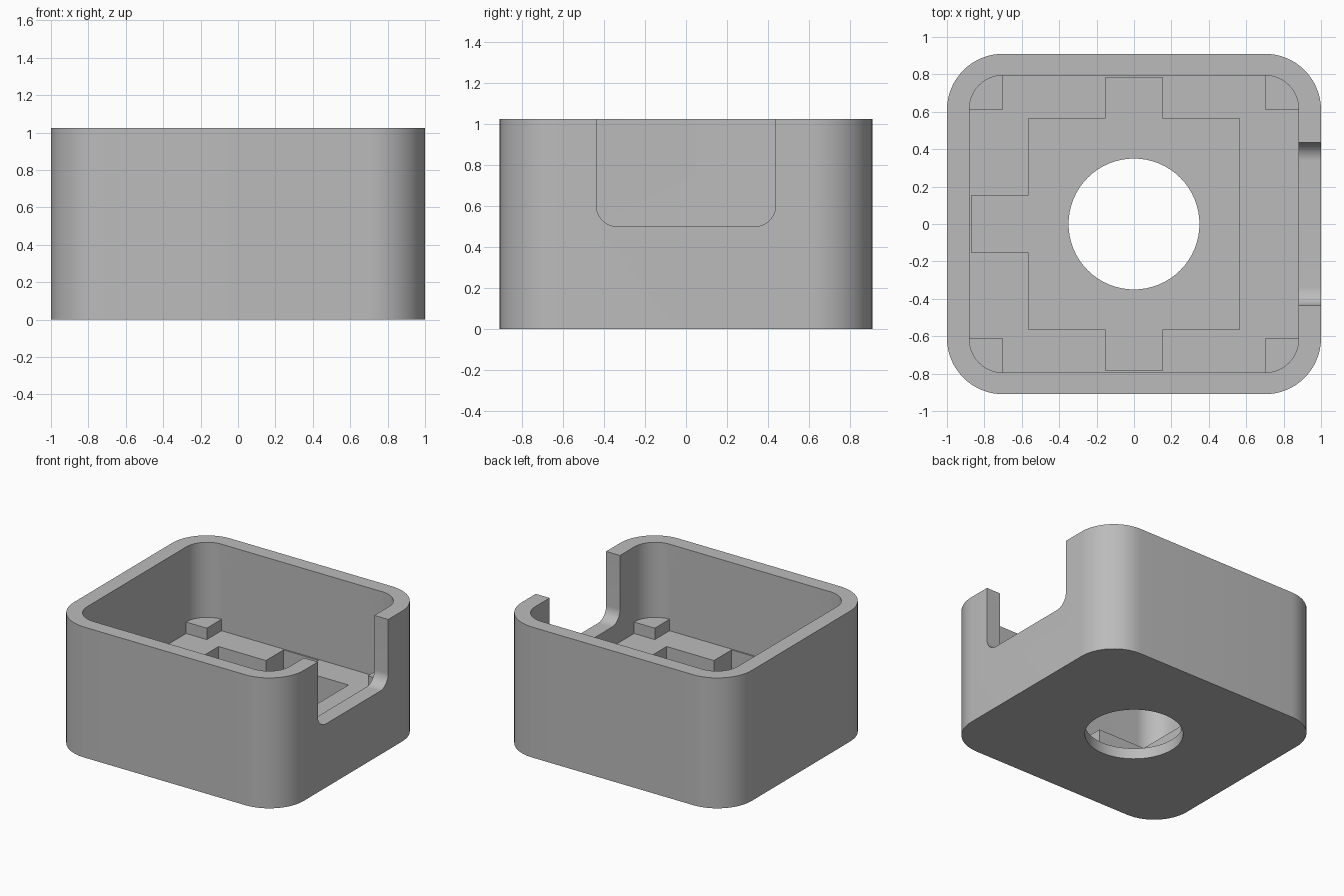
import bpy
import bmesh
from math import sin, cos, pi, radians
from mathutils import Matrix

if "Cube" in bpy.data.objects:
    bpy.data.objects.remove(bpy.data.objects["Cube"], do_unlink=True)

HEIGHT = 1.025
FLOOR = 0.085    # pocket bottom
LEDGE = 0.345    # main inner floor
PAD_TOP = 0.435

grey = bpy.data.materials.new("plain grey")
grey.use_nodes = True
colour = (0.5, 0.5, 0.5, 1)
grey.diffuse_color = colour
grey.node_tree.nodes["Principled BSDF"].inputs["Base Color"].default_value = colour


def rounded(hx, hy, r, steps=16):
    """Outline of a rounded rectangle centred on the origin."""
    pts = []
    for q, (sx, sy) in enumerate([(1, 1), (-1, 1), (-1, -1), (1, -1)]):
        for i in range(steps + 1):
            a = (q + i / steps) * pi / 2
            pts.append((sx * (hx - r) + r * cos(a), sy * (hy - r) + r * sin(a)))
    return pts


def prism(name, outline, low, high, matrix=None):
    """Extrude an outline along z, optionally turned by a matrix."""
    bm = bmesh.new()
    base = bm.faces.new([bm.verts.new((x, y, low)) for x, y in outline])
    ext = bmesh.ops.extrude_face_region(bm, geom=[base])
    top = [v for v in ext["geom"] if isinstance(v, bmesh.types.BMVert)]
    bmesh.ops.translate(bm, verts=top, vec=(0, 0, high - low))
    if matrix:
        bmesh.ops.transform(bm, matrix=matrix, verts=bm.verts)
    bmesh.ops.recalc_face_normals(bm, faces=bm.faces)
    mesh = bpy.data.meshes.new(name)
    bm.to_mesh(mesh)
    bm.free()
    mesh.materials.append(grey)
    obj = bpy.data.objects.new(name, mesh)
    bpy.context.collection.objects.link(obj)
    return obj


def combine(target, tool, operation):
    """Apply a boolean and discard the tool."""
    bpy.context.view_layer.objects.active = target
    mod = target.modifiers.new(operation, "BOOLEAN")
    mod.operation, mod.object, mod.solver = operation, tool, "EXACT"
    bpy.ops.object.modifier_apply(modifier=mod.name)
    bpy.data.objects.remove(tool, do_unlink=True)


# Outer shell and main cavity
case = prism("case_body", rounded(1, 0.91, 0.3), 0, HEIGHT)
combine(case, prism("cavity", rounded(0.88, 0.795, 0.18), LEDGE, 2), "DIFFERENCE")

# Square pocket with slots to the left, front and back
s, w, ye, xe = 0.565, 0.153, 0.783, -0.87
half = [(s, s), (w, s), (w, ye), (-w, ye), (-w, s), (-s, s), (-s, w), (xe, w)]
outline = half + [(x, -y) for x, y in reversed(half)]
combine(case, prism("pocket", outline, FLOOR, 0.6), "DIFFERENCE")

# Round hole through the floor
hole = [(0.35 * cos(i * pi / 32), 0.35 * sin(i * pi / 32)) for i in range(64)]
combine(case, prism("floor_hole", hole, -0.2, 0.3), "DIFFERENCE")

# Open notch in the right-hand wall, with rounded lower corners
turn = Matrix(((0, 0, 1, 0), (1, 0, 0, 0), (0, 1, 0, 1.2), (0, 0, 0, 1)))
combine(case, prism("wall_notch", rounded(0.437, 0.7, 0.1), 0.8, 1.2, turn), "DIFFERENCE")

# Corner pads standing on the inner floor
for sx in (-1, 1):
    for sy in (-1, 1):
        xs, ys = (0.7 * sx, 0.89 * sx), (0.612 * sy, 0.805 * sy)
        square = [(xs[0], ys[0]), (xs[1], ys[0]), (xs[1], ys[1]), (xs[0], ys[1])]
        combine(case, prism("corner_pad", square, LEDGE - 0.05, PAD_TOP), "UNION")

bpy.ops.object.select_all(action="DESELECT")
case.select_set(True)
bpy.context.view_layer.objects.active = case
bpy.ops.object.shade_smooth_by_angle(angle=radians(30))
